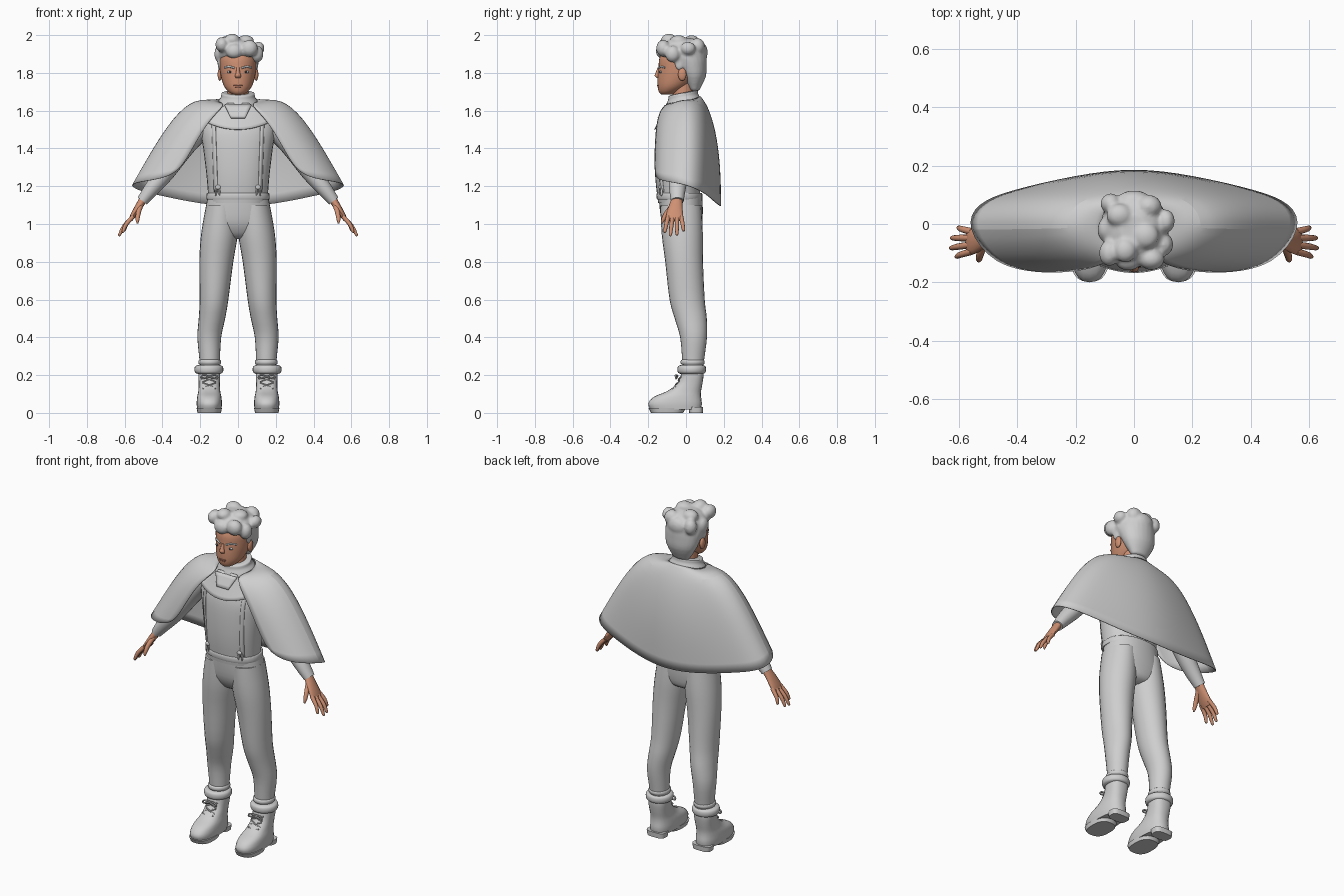
import bpy, bmesh, math
from mathutils import Vector, Matrix


def material(name, rgb):
    m = bpy.data.materials.new(name)
    m.diffuse_color = (*rgb, 1)
    return m


GREY = material("grey cloth", (0.62, 0.62, 0.62))
SKIN = material("skin", (0.62, 0.28, 0.17))
LIPS = material("lips", (0.48, 0.19, 0.13))
DARK = material("dark iris", (0.06, 0.05, 0.05))


def finish(name, bm, mat, mirror=False):
    bmesh.ops.recalc_face_normals(bm, faces=bm.faces)
    me = bpy.data.meshes.new(name)
    bm.to_mesh(me)
    bm.free()
    ob = bpy.data.objects.new(name, me)
    bpy.context.collection.objects.link(ob)
    me.materials.append(mat)
    bpy.ops.object.select_all(action='DESELECT')
    ob.select_set(True)
    bpy.context.view_layer.objects.active = ob
    bpy.ops.object.shade_smooth_by_angle(angle=math.radians(50))
    if mirror:
        mod = ob.modifiers.new("mirror", 'MIRROR')
        mod.use_clip = True
    return ob


def refine(rings, n):
    """Catmull-Rom interpolation between rings."""
    r = [rings[0]] + rings + [rings[-1]]
    out = []
    for i in range(1, len(r) - 2):
        for k in range(n):
            t = k / n
            out.append([0.5 * (2 * b + (c - a) * t + (2 * a - 5 * b + 4 * c - d) * t * t
                               + (3 * b - a - 3 * c + d) * t ** 3)
                        for a, b, c, d in zip(*r[i - 1:i + 3])])
    return out + [list(rings[-1])]


def loft(name, mat, rings, sides=24, steps=3, power=1.0, along=False, mirror=False, tilt=0.0):
    """Skin rings (x, y, z, a, b); horizontal, or square to the path when along is set."""
    rings = refine(rings, steps)
    pts = [Vector(r[:3]) for r in rings]
    bm = bmesh.new()
    loops = []
    for i, r in enumerate(rings):
        u, v = Vector((1, 0, 0)), Vector((0, 1, 0))
        if along:
            t = (pts[min(i + 1, len(pts) - 1)] - pts[max(i - 1, 0)]).normalized()
            u = (v - t * v.dot(t)).normalized()
            v = t.cross(u)
        loop = []
        for k in range(sides):
            c, s = math.cos(math.tau * k / sides), math.sin(math.tau * k / sides)
            p = pts[i] + u * r[3] * math.copysign(abs(c) ** power, c) \
                + v * r[4] * math.copysign(abs(s) ** power, s)
            p.z += tilt * p.y
            loop.append(bm.verts.new(p))
        loops.append(loop)
    for a, b in zip(loops, loops[1:]):
        for k in range(sides):
            bm.faces.new((a[k], a[(k + 1) % sides], b[(k + 1) % sides], b[k]))
    bm.faces.new(loops[0])
    bm.faces.new(loops[-1])
    return finish(name, bm, mat, mirror)


def tube(name, mat, points, radius, mirror=True, sides=8):
    return loft(name, mat, [(*p, radius, radius) for p in points], sides, 3, along=True, mirror=mirror)


def blobs(name, mat, items, mirror=False):
    bm = bmesh.new()
    for x, y, z, a, b, c in items:
        m = Matrix.Translation((x, y, z)) @ Matrix.Diagonal((a, b, c, 1))
        bmesh.ops.create_icosphere(bm, subdivisions=3, radius=1, matrix=m)
    return finish(name, bm, mat, mirror)


def sheet(name, mat, fn, nu, nv, thick, mirror=False):
    bm = bmesh.new()
    g = [[bm.verts.new(fn(i / nu, j / nv)) for j in range(nv + 1)] for i in range(nu + 1)]
    for i in range(nu):
        for j in range(nv):
            bm.faces.new((g[i][j], g[i + 1][j], g[i + 1][j + 1], g[i][j + 1]))
    ob = finish(name, bm, mat, mirror)
    ob.modifiers.new("thickness", 'SOLIDIFY').thickness = thick
    return ob


# Torso, hips and waistband
torso = loft("torso", GREY, [(0, -.035, 1.11, .155, .112), (0, -.045, 1.25, .166, .118),
             (0, -.045, 1.4, .184, .118), (0, -.04, 1.5, .198, .11), (0, -.02, 1.58, .185, .095),
             (0, -.015, 1.64, .1, .07)], 32, power=.9)
loft("hips", GREY, [(0, -.03, 1.16, .158, .115), (0, -.025, 1.08, .172, .114),
     (0, -.02, 1.0, .18, .105), (0, -.01, .94, .12, .08), (0, -.01, .92, .05, .04)], 32, power=.9)
loft("waistband", GREY, [(0, -.035, 1.13, .166, .118), (0, -.035, 1.14, .168, .121),
     (0, -.035, 1.16, .166, .121), (0, -.035, 1.165, .163, .117)], 32, 2, power=.9)

# Trouser legs
loft("trouser_leg", GREY, [(.085, -.027, 1.1, .084, .108), (.098, -.02, .95, .097, .109),
     (.115, -.01, .8, .09, .1), (.127, .006, .6, .076, .093), (.138, .025, .5, .07, .085),
     (.152, .04, .4, .063, .071), (.15, .038, .28, .054, .058), (.15, .037, .2, .05, .05)],
     mirror=True)

# Boots with cuffs, soles and laces
loft("boot", GREY, [(.152, -.055, .018, .064, .135), (.152, -.058, .05, .067, .142),
     (.152, -.045, .085, .064, .125), (.152, -.01, .115, .058, .09), (.152, .02, .155, .056, .067),
     (.152, .033, .2, .058, .06), (.152, .033, .24, .056, .058)], power=.8, mirror=True)
loft("front_sole", GREY, [(.152, -.1, 0, .062, .085), (.152, -.1, .025, .067, .098)],
     steps=1, power=.75, mirror=True)
loft("heel", GREY, [(.152, .053, 0, .056, .036), (.152, .053, .03, .06, .038)],
     steps=1, power=.6, mirror=True)
loft("boot_cuff", GREY, [(.154, .03, .206, .058, .058), (.154, .03, .213, .072, .072),
     (.154, .03, .23, .077, .076), (.154, .03, .247, .072, .072), (.154, .03, .254, .055, .055)],
     mirror=True)
loft("ankle_band", GREY, [(.15, .035, .255, .055, .058), (.15, .035, .265, .06, .064),
     (.15, .035, .278, .058, .062), (.15, .035, .282, .05, .055)], mirror=True)
for i, (z, y) in enumerate([(.19, -.035), (.16, -.052), (.13, -.078)]):
    for s in (-1, 1):
        tube(f"lace_{i}_{s}", GREY, [(.152 - s * .035, y + .008, z), (.152, y - .004, z - .012),
             (.152 + s * .035, y - .004, z - .025)], .004, sides=6)
for s in (-1, 1):
    tube(f"lace_bow_{s}", GREY, [(.152, -.045, .195), (.152 + s * .035, -.055, .2),
         (.152 + s * .042, -.052, .182), (.152, -.047, .19)], .005, sides=6)

# Arms
loft("sleeve", GREY, [(.15, -.02, 1.55, .075, .06), (.27, -.022, 1.43, .064, .058),
     (.38, -.035, 1.28, .054, .05), (.45, -.045, 1.195, .045, .042), (.507, -.046, 1.122, .034, .03)],
     along=True, mirror=True)

# Hands
loft("palm", SKIN, [(.495, -.046, 1.14, .027, .022), (.527, -.055, 1.09, .037, .019),
     (.555, -.06, 1.045, .045, .015), (.57, -.06, 1.02, .042, .01)], 16, along=True, mirror=True)
fingers = {"index": (-.094, (.612, -.113, .955)), "middle": (-.071, (.632, -.083, .937)),
           "ring": (-.048, (.629, -.048, .941)), "little": (-.026, (.605, -.012, .962))}
for key, (y, tip) in fingers.items():
    a, b = Vector((.556, y, 1.04)), Vector(tip)
    m = a.lerp(b, .55) + Vector((.006, 0, .004))
    loft(key + "_finger", SKIN, [(*a, .012, .012), (*m, .011, .011), (*a.lerp(b, .93), .008, .008),
         (*b, .003, .003)], 10, along=True, mirror=True)
loft("thumb", SKIN, [(.515, -.065, 1.1, .016, .015), (.527, -.1, 1.06, .014, .013),
     (.532, -.12, 1.025, .011, .011), (.532, -.128, 1.003, .004, .004)], 10, along=True, mirror=True)

# Cape: columns run from front edge to back centre, rows from neck to hem
CAPE = [
    [(.07, -.115, 1.635), (.095, -.06, 1.645), (.105, -.015, 1.65), (.095, .035, 1.66),
     (.075, .06, 1.67), (.04, .075, 1.675), (0, .08, 1.675)],
    [(.12, -.145, 1.585), (.19, -.10, 1.64), (.245, -.01, 1.675), (.21, .06, 1.66),
     (.16, .09, 1.645), (.08, .11, 1.63), (0, .118, 1.625)],
    [(.18, -.16, 1.51), (.29, -.135, 1.53), (.36, -.01, 1.575), (.33, .07, 1.55),
     (.26, .11, 1.53), (.13, .148, 1.50), (0, .162, 1.50)],
    [(.25, -.167, 1.385), (.385, -.145, 1.38), (.475, -.01, 1.40), (.44, .075, 1.37),
     (.35, .115, 1.35), (.17, .17, 1.31), (0, .19, 1.31)],
    [(.325, -.168, 1.255), (.48, -.145, 1.23), (.582, -.01, 1.215), (.54, .072, 1.18),
     (.43, .115, 1.155), (.2, .168, 1.105), (0, .195, 1.09)]]
cape = sheet("cape", GREY, lambda u, v: CAPE[round(v * 4)][round(u * 6)], 6, 4, .005, True)
sub = cape.modifiers.new("rounding", 'SUBSURF')
sub.levels = sub.render_levels = 2
cape.modifiers.move(2, 1)

# Collar, chest cloth and neck flap
loft("collar", GREY, [(0, -.015, 1.625, .112, .098), (0, -.015, 1.65, .106, .092),
     (0, -.015, 1.675, .09, .08), (0, -.015, 1.695, .087, .077), (0, -.015, 1.698, .07, .06)],
     32, tilt=.2)


def chest(u, v, off=0.0):
    w = 2 * u - 1
    return (w * (.06 + .11 * v), -.1 - .068 * v + .05 * v * w * w - off,
            1.64 - .1 * v - .04 * v * (1 - w * w))


def flap(u, v):
    return ((2 * u - 1) * (.072 - .034 * v), -.112 - .038 * v, 1.632 - .07 * v)


sheet("chest_cloth", GREY, chest, 20, 8, .004)
sheet("neck_flap", GREY, flap, 6, 4, .006)

# Braces wrapped onto the torso, with clips
brace = sheet("brace", GREY, lambda u, v: (.108 + .02 * u + .012 * v, -.3, 1.17 + .37 * v), 2, 20, .005, True)
wrap = brace.modifiers.new("wrap", 'SHRINKWRAP')
wrap.target = torso
wrap.wrap_method = 'PROJECT'
wrap.use_project_y = True
wrap.offset = .004
brace.modifiers.move(2, 0)
blobs("brace_clip", GREY, [(.105, -.137, 1.195, .016, .008, .012), (.098, -.135, 1.17, .005, .007, .022),
      (.118, -.13, 1.17, .005, .007, .022)], True)

# Neck, head and face
loft("neck", SKIN, [(0, -.015, 1.62, .058, .058), (0, -.015, 1.76, .055, .055)], steps=1)
loft("head", SKIN, [(0, -.1, 1.685, .025, .03), (0, -.093, 1.698, .048, .05),
     (0, -.07, 1.73, .074, .08), (0, -.045, 1.78, .09, .105), (0, -.035, 1.83, .097, .11),
     (0, -.03, 1.88, .097, .11), (0, -.02, 1.94, .075, .085)], 32)
loft("nose", SKIN, [(0, -.142, 1.828, .008, .008), (0, -.149, 1.80, .011, .012),
     (0, -.152, 1.785, .016, .014), (0, -.147, 1.772, .012, .008)], 12)
blobs("ear", SKIN, [(.096, -.02, 1.792, .012, .022, .034)], True)
blobs("eye", GREY, [(.042, -.133, 1.805, .016, .007, .007)], True)
blobs("iris", DARK, [(.042, -.138, 1.805, .006, .004, .006)], True)
blobs("lips", LIPS, [(0, -.147, 1.733, .025, .006, .004), (0, -.146, 1.726, .02, .006, .004)])
tube("eyebrow", GREY, [(.018, -.143, 1.825), (.045, -.133, 1.833), (.07, -.112, 1.828)], .005)

# Hair: a cap and tufts fused together
cap = loft("hair", GREY, [(0, .045, 1.705, .05, .025), (0, .04, 1.78, .092, .065),
           (0, .02, 1.845, .108, .09), (0, -.008, 1.885, .113, .118), (0, -.02, 1.925, .108, .128),
           (0, -.02, 1.96, .085, .1), (0, -.02, 1.985, .045, .05)])
TUFTS = [(-.085, -.1, 1.95, .035, .045, .04), (-.02, -.125, 1.915, .045, .035, .04),
         (.06, -.12, 1.93, .045, .038, .045), (.1, -.07, 1.9, .035, .04, .045),
         (.11, .01, 1.93, .03, .04, .035), (-.1, -.02, 1.9, .025, .04, .045),
         (-.03, -.09, 1.975, .04, .042, .033), (.04, -.04, 1.97, .045, .045, .03),
         (-.05, .03, 1.965, .045, .04, .035), (.05, .06, 1.94, .045, .04, .045),
         (-.08, .07, 1.92, .035, .035, .045), (0, .08, 1.91, .06, .035, .05),
         (.095, -.035, 1.85, .012, .025, .04), (-.095, -.035, 1.85, .012, .025, .04)]
tufts = blobs("tufts", GREY, TUFTS)
cap.select_set(True)
bpy.context.view_layer.objects.active = cap
bpy.ops.object.join()
fuse = cap.modifiers.new("fuse", 'REMESH')
fuse.mode = 'VOXEL'
fuse.voxel_size = .008
fuse.use_smooth_shade = True
soft = cap.modifiers.new("soften", 'SMOOTH')
soft.iterations = 3
